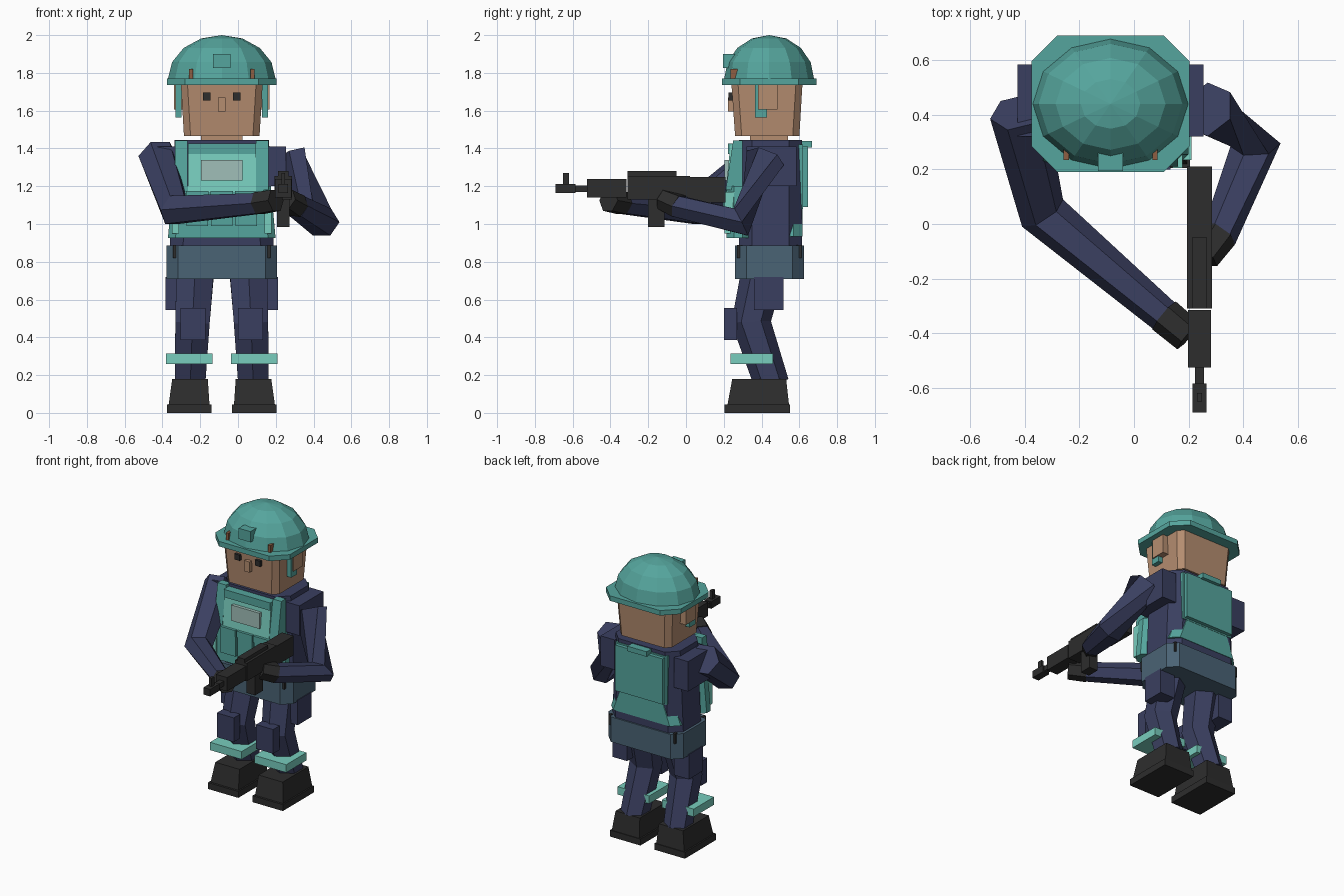
import bpy, bmesh
from mathutils import Vector

if "Cube" in bpy.data.objects:
    bpy.data.objects.remove(bpy.data.objects["Cube"])

CX, CY = -0.086, 0.44          # body axis


def material(name, hexcode):
    def lin(c):
        return c / 12.92 if c <= 0.04045 else ((c + 0.055) / 1.055) ** 2.4
    rgb = [lin(int(hexcode[i:i + 2], 16) / 255) for i in (0, 2, 4)] + [1]
    m = bpy.data.materials.new(name)
    m.use_nodes = True
    m.diffuse_color = rgb
    m.node_tree.nodes["Principled BSDF"].inputs["Base Color"].default_value = rgb
    return m


NAVY = material("navy cloth", "3A3F60")
TEAL = material("teal armour", "55A59D")
MINT = material("mint trim", "78CDBE")
SKIN = material("tan skin", "B58D70")
SLATE = material("slate belt", "4A6375")
BLACK = material("black", "2D2D2D")
PANEL = material("pale panel", "A0BFB8")
BROWN = material("brown rivet", "8F5F42")


def finish(name, bm, mat):
    bmesh.ops.recalc_face_normals(bm, faces=bm.faces)
    me = bpy.data.meshes.new(name)
    bm.to_mesh(me)
    bm.free()
    me.materials.append(mat)
    ob = bpy.data.objects.new(name, me)
    bpy.context.collection.objects.link(ob)
    return ob


def loft(name, rings, mat):
    """Skin a list of equal-length point rings and cap both ends."""
    bm = bmesh.new()
    loops = [[bm.verts.new(p) for p in r] for r in rings]
    n = len(loops[0])
    for a, b in zip(loops, loops[1:]):
        for i in range(n):
            j = (i + 1) % n
            bm.faces.new((a[i], a[j], b[j], b[i]))
    bm.faces.new(loops[0][::-1])
    bm.faces.new(loops[-1])
    return finish(name, bm, mat)


def outline(x0, x1, y0, y1, z, c):
    """Rectangle at height z, with corners cut by c."""
    if not c:
        return [(x0, y0, z), (x1, y0, z), (x1, y1, z), (x0, y1, z)]
    return [(x0 + c, y0, z), (x1 - c, y0, z), (x1, y0 + c, z), (x1, y1 - c, z),
            (x1 - c, y1, z), (x0 + c, y1, z), (x0, y1 - c, z), (x0, y0 + c, z)]


def block(name, x, y, z, mat, cut=0, top=None):
    """Box from ranges; top gives other (x, y) ranges for its upper face."""
    tx, ty = top or (x, y)
    return loft(name, [outline(*x, *y, z[0], cut), outline(*tx, *ty, z[1], cut)], mat)


def mid(half, off=0):
    return (CX + off - half, CX + off + half)


def pair(name, off, half, y, z, mat, cut=0, top=None):
    """The same block on both sides of the body axis."""
    for side, s in (("left", 1), ("right", -1)):
        t = (mid(top[1], s * top[0]), top[2]) if top else None
        block(side + "_" + name, mid(half, s * off), y, z, mat, cut, t)


def limb(name, path, radii, mat, sides=6, wide=1.0):
    """Faceted tube with mitred joints along a path."""
    pts = [Vector(p) for p in path]
    rings = []
    for i, p in enumerate(pts):
        d_in = (p - pts[i - 1]).normalized() if i else None
        d_out = (pts[i + 1] - p).normalized() if i + 1 < len(pts) else None
        t = ((d_in or d_out) + (d_out or d_in)).normalized()
        ref = Vector((1, 0, 0)) if abs(t.z) > 0.6 else Vector((0, 0, 1))
        u = (ref - t * ref.dot(t)).normalized()
        v = t.cross(u)
        ring = []
        for k in range(sides):
            from_angle = Vector((radii[i], 0)).to_3d()
            from mathutils import Matrix
            q = Matrix.Rotation(6.28319 * (k + 0.5) / sides, 3, 'Z') @ from_angle
            ring.append(p + u * q.x * wide + v * q.y)
        rings.append(ring)
    return loft(name, rings, mat)


# Helmet: cut-corner brim and faceted oval dome
block("helmet_brim", mid(.29), (.19, .69), (1.735, 1.77), TEAL, .095)
bm = bmesh.new()
bmesh.ops.create_uvsphere(bm, u_segments=12, v_segments=8, radius=1)
bmesh.ops.bisect_plane(bm, geom=bm.verts[:] + bm.edges[:] + bm.faces[:],
                       plane_co=(0, 0, 0), plane_no=(0, 0, 1), clear_inner=True)
bmesh.ops.contextual_create(bm, geom=[e for e in bm.edges if e.is_boundary])
for v in bm.verts:
    v.co = (CX + v.co.x * .285, CY + v.co.y * .238, 1.768 + v.co.z * .232)
finish("helmet_dome", bm, TEAL)
block("helmet_mount", mid(.046), (.195, .3), (1.825, 1.9), TEAL)
pair("helmet_rivet", .163, .01, (.235, .28), (1.765, 1.82), BROWN)

# Head and face
block("head", mid(.2), (.26, .6), (1.465, 1.75), SKIN, .035, (mid(.217), (.24, .617)))
block("neck", mid(.11), (.34, .54), (1.42, 1.47), SKIN)
pair("eye", .08, .02, (.225, .26), (1.655, 1.695), BLACK)
block("nose", mid(.02), (.222, .27), (1.595, 1.67), SKIN)
pair("ear", .225, .027, (.38, .485), (1.605, 1.74), SKIN)
pair("chin_strap", .228, .016, (.365, .43), (1.565, 1.74), TEAL)

# Torso, shoulders and belt
block("torso", mid(.275), (.28, .615), (.88, 1.445), NAVY, .07, (mid(.25), (.28, .615)))
pair("shoulder", .285, .055, (.32, .585), (1.2, 1.41), NAVY)
block("belt", mid(.292), (.26, .625), (.71, .885), SLATE, .06)
pair("front_belt_clip", .25, .008, (.27, .3), (.82, .89), BLACK)
pair("back_belt_clip", .25, .008, (.585, .612), (.82, .89), BLACK)

# Vest front with panel, straps and pouches
block("vest_lower", mid(.285), (.215, .34), (.925, 1.2), TEAL, .04, (mid(.26), (.215, .34)))
block("vest_chest", mid(.18), (.21, .3), (1.17, 1.42), MINT, 0, (mid(.18), (.235, .3)))
block("vest_collar", mid(.18), (.222, .3), (1.37, 1.425), TEAL)
block("chest_panel", mid(.11), (.205, .25), (1.23, 1.34), PANEL)
pair("shoulder_strap", .215, .033, (.21, .3), (1.18, 1.443), TEAL, 0, (.215, .033, (.25, .3)))
for i, name in enumerate(("right", "middle", "left")):
    off = (i - 1) * .13
    block(name + "_pouch", mid(.057, off), (.197, .24), (.99, 1.14), TEAL)
    block(name + "_pouch_flap", mid(.06, off), (.192, .24), (1.13, 1.175), TEAL)
pair("vest_side_trim", .245, .018, (.205, .26), (.95, 1.17), MINT)

# Vest back with plate pack and carry handle
block("vest_back", mid(.27), (.5, .618), (.935, 1.1), TEAL, .05, (mid(.21), (.5, .618)))
block("vest_back_upper", mid(.2), (.58, .62), (1.08, 1.42), TEAL)
block("back_pack", mid(.185), (.6, .645), (1.09, 1.41), TEAL)
block("carry_handle", mid(.075), (.61, .668), (1.405, 1.44), TEAL)

# Legs, pads, bands and boots
for side, s in (("left", 1), ("right", -1)):
    limb(side + "_leg", [(CX + s * .14, .41, .76), (CX + s * .155, .345, .48),
                         (CX + s * .168, .455, .15)], (.115, .105, .092), NAVY)
pair("thigh_pocket", .24, .057, (.36, .515), (.545, .72), NAVY)
pair("knee_pad", .153, .066, (.2, .27), (.385, .555), NAVY)
pair("shin_band", .173, .123, (.235, .46), (.26, .315), MINT)
pair("boot_sole", .173, .118, (.205, .55), (0, .045), BLACK)
pair("boot", .173, .108, (.22, .545), (.045, .18), BLACK, 0, (.168, .094, (.245, .53)))

# Arms and gloves
limb("right_arm", [(-.425, .41, 1.36), (-.335, .04, 1.075), (.12, -.345, 1.11)],
     (.105, .09, .062), NAVY)
limb("right_glove", [(.11, -.335, 1.11), (.2, -.41, 1.125)], (.067, .064), BLACK)
limb("left_arm", [(.27, .42, 1.35), (.445, .29, 1.01), (.31, -.05, 1.095)],
     (.105, .092, .065), NAVY)
limb("left_glove", [(.315, -.035, 1.093), (.255, -.12, 1.13)], (.068, .06), BLACK)

# Rifle
G = .24


def gun(name, half, y, z):
    block("rifle_" + name, (G - half, G + half), y, z, BLACK)


gun("receiver", .046, (-.31, .02), (1.13, 1.255))
gun("top_cover", .028, (-.31, -.05), (1.25, 1.28))
gun("handguard", .043, (-.525, -.315), (1.14, 1.237))
gun("barrel", .017, (-.6, -.52), (1.17, 1.205))
gun("muzzle", .026, (-.69, -.585), (1.163, 1.212))
gun("front_sight", .01, (-.65, -.62), (1.205, 1.27))
gun("magazine", .033, (-.2, -.115), (.985, 1.14))
stock = gun("stock", .046, (.01, .21), (1.115, 1.25))
